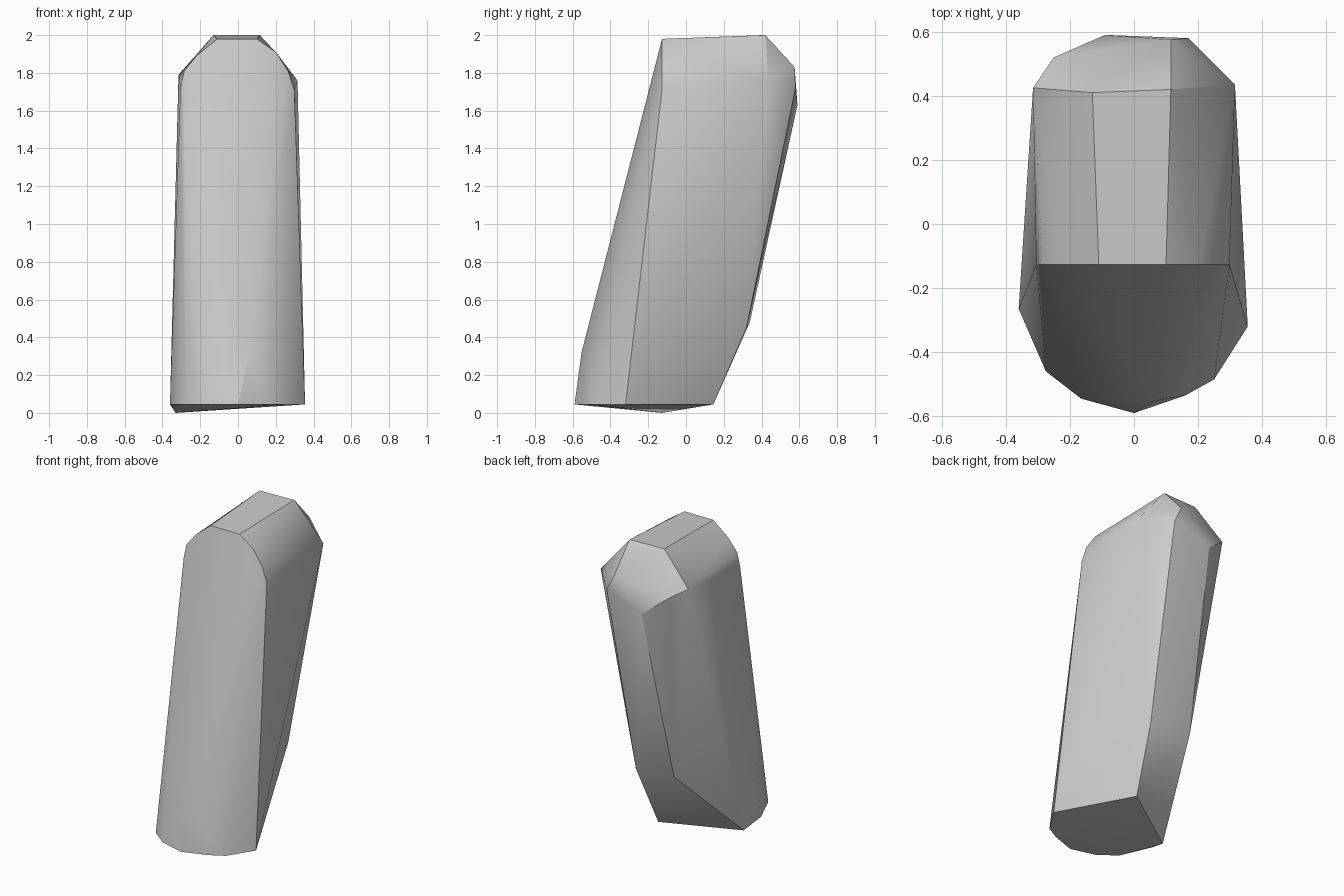
import bpy
import bmesh
import math

default_cube = bpy.data.objects.get("Cube")
if default_cube:
    bpy.data.objects.remove(default_cube, do_unlink=True)


def make_material(name, colour):
    material = bpy.data.materials.new(name)
    material.use_nodes = True
    material.diffuse_color = colour
    material.node_tree.nodes["Principled BSDF"].inputs["Base Color"].default_value = colour
    return material


def make_hull(name, points, material):
    """Wrap a convex faceted skin around the given corner points."""
    builder = bmesh.new()
    for point in points:
        builder.verts.new(point)
    result = bmesh.ops.convex_hull(builder, input=builder.verts[:])
    unused = set(result["geom_interior"]) | set(result["geom_unused"])
    loose = [item for item in unused if isinstance(item, bmesh.types.BMVert) and item.is_valid]
    bmesh.ops.delete(builder, geom=loose, context="VERTS")
    bmesh.ops.recalc_face_normals(builder, faces=builder.faces[:])
    mesh = bpy.data.meshes.new(name)
    builder.to_mesh(mesh)
    builder.free()
    mesh.materials.append(material)
    part = bpy.data.objects.new(name, mesh)
    bpy.context.collection.objects.link(part)
    return part


# Rounded front arch, flat in one upright plane
arch_profile = [(-.305, 1.72), (-.285, 1.81), (-.22, 1.89), (-.11, 1.98),
                (.10, 1.98), (.20, 1.91), (.265, 1.81), (.298, 1.71)]
front_arch = [(x, -.127, z) for x, z in arch_profile]

# Rounded front half of the base, level with the foot
base_outline = [(-.36, -.265), (-.275, -.46), (-.165, -.545), (0, -.59),
                (.16, -.535), (.25, -.485), (.355, -.32), (.10, .145)]
base_rim = [(x, y, .045) for x, y in base_outline]
base_tip = [(-.33, -.127, 0)]

# Slight bulge above the front of the base
front_bulge = [(.06, -.553, .32)]

# Pair of corners where the back bends towards the base
back_bend = [(.14, .32, .45), (-.15, .338, .48)]

# Bevelled crown at the top of the back
crown_ridge = [(-.13, .41, 2), (.115, .42, 2)]
crown_sides = [(-.315, .425, 1.79), (.315, .435, 1.76)]
crown_back = [(-.25, .52, 1.755), (.115, .575, 1.83),
              (.17, .58, 1.72), (-.09, .59, 1.63)]

grey = make_material("plain grey", (.6, .6, .6, 1))
body = make_hull(
    "leaning_block",
    front_arch + base_rim + base_tip + front_bulge + back_bend
    + crown_ridge + crown_sides + crown_back,
    grey,
)

# Soft shading on the rounded sides, crisp bevel edges
bpy.ops.object.select_all(action="DESELECT")
body.select_set(True)
bpy.context.view_layer.objects.active = body
bpy.ops.object.shade_smooth_by_angle(angle=math.radians(30))
